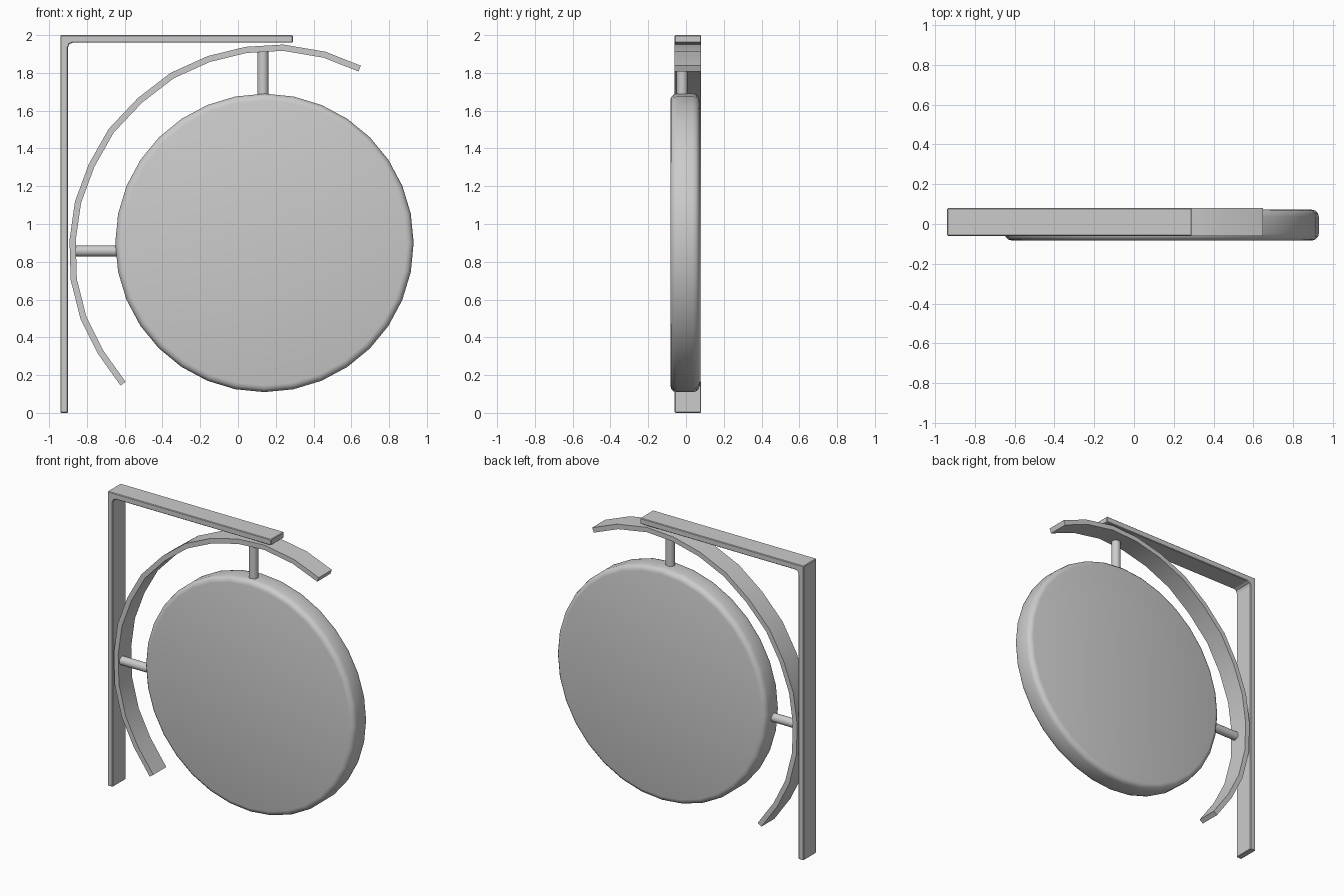
import bpy, bmesh, math
from mathutils import Vector

cube = bpy.data.objects.get("Cube")
if cube:
    bpy.data.objects.remove(cube, do_unlink=True)

grey = bpy.data.materials.new("plain_grey")
grey.use_nodes = True
grey.diffuse_color = (0.6, 0.6, 0.6, 1)
grey.node_tree.nodes["Principled BSDF"].inputs["Base Color"].default_value = (0.6, 0.6, 0.6, 1)

FRONT, BACK = -0.06, 0.08


def finish(obj, name, smooth_angle=None, bevel=0, segments=1):
    """Name, colour, bevel and shade one part."""
    obj.name = name
    obj.data.materials.clear()
    obj.data.materials.append(grey)
    bpy.ops.object.select_all(action='DESELECT')
    obj.select_set(True)
    bpy.context.view_layer.objects.active = obj
    if bevel:
        mod = obj.modifiers.new("edge_bevel", 'BEVEL')
        mod.width, mod.segments = bevel, segments
        mod.limit_method, mod.angle_limit = 'ANGLE', math.radians(50)
        bpy.ops.object.modifier_apply(modifier=mod.name)
    if smooth_angle:
        bpy.ops.object.shade_smooth_by_angle(angle=math.radians(smooth_angle))
    return obj


def extrude_outline(name, outline, **style):
    """Solid between FRONT and BACK from an x-z outline."""
    bm = bmesh.new()
    face = bm.faces.new([bm.verts.new((x, FRONT, z)) for x, z in outline])
    grown = bmesh.ops.extrude_face_region(bm, geom=[face])["geom"]
    moved = [v for v in grown if isinstance(v, bmesh.types.BMVert)]
    bmesh.ops.translate(bm, verts=moved, vec=(0, BACK - FRONT, 0))
    bmesh.ops.recalc_face_normals(bm, faces=bm.faces)
    mesh = bpy.data.meshes.new(name)
    bm.to_mesh(mesh)
    bm.free()
    obj = bpy.data.objects.new(name, mesh)
    bpy.context.collection.objects.link(obj)
    return finish(obj, name, **style)


def cylinder(name, start, end, radius, sides, **style):
    start, end = Vector(start), Vector(end)
    axis = end - start
    bpy.ops.mesh.primitive_cylinder_add(
        vertices=sides, radius=radius, depth=axis.length,
        location=(start + end) / 2,
        rotation=axis.to_track_quat('Z', 'Y').to_euler())
    return finish(bpy.context.object, name, **style)


# Wall bracket: upright and top arm with a small inner fillet
extrude_outline("wall_bracket", [
    (-0.94, 0), (-0.90, 0), (-0.90, 1.935), (-0.893, 1.952), (-0.876, 1.96),
    (0.29, 1.96), (0.29, 2.0), (-0.94, 2.0)], bevel=0.004)

# Curved band: outer path thickened toward the disc
path = [Vector(p) for p in (
    (0.65, 1.838), (0.463, 1.912), (0.24, 1.95), (0.04, 1.938),
    (-0.16, 1.889), (-0.357, 1.80), (-0.53, 1.667), (-0.685, 1.503),
    (-0.79, 1.317), (-0.863, 1.12), (-0.892, 0.915), (-0.886, 0.704),
    (-0.833, 0.495), (-0.743, 0.315), (-0.622, 0.145))]
inner = []
for i, point in enumerate(path):
    along = path[min(i + 1, len(path) - 1)] - path[max(i - 1, 0)]
    inner.append(point + Vector((-along.y, along.x)).normalized() * 0.033)
extrude_outline("curved_band", path + inner[::-1], smooth_angle=25)

# Rods joining the band to the disc
cylinder("top_rod", (0.132, -0.02, 1.66), (0.132, -0.02, 1.925), 0.029, 32, smooth_angle=30)
cylinder("side_rod", (-0.61, -0.02, 0.857), (-0.875, -0.02, 0.857), 0.029, 32, smooth_angle=30)

# Round sign panel with a softened rim
cylinder("round_panel", (0.14, -0.083, 0.90), (0.14, 0.072, 0.90), 0.79, 32,
         bevel=0.035, segments=3, smooth_angle=35)
